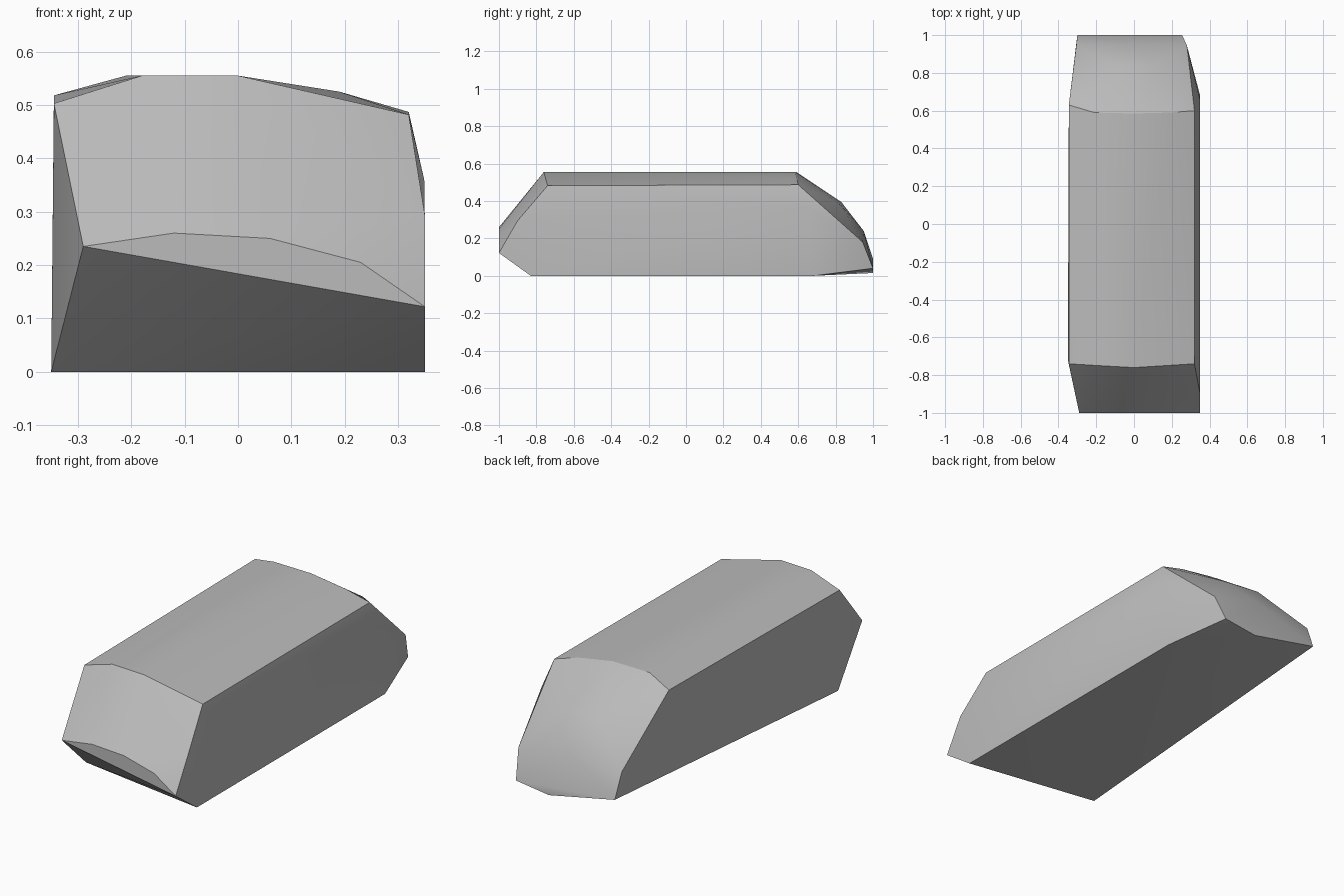
import bpy, bmesh, math

cube = bpy.data.objects.get("Cube")
if cube:
    bpy.data.objects.remove(cube, do_unlink=True)

# One plain grey for the whole block
grey = bpy.data.materials.new("stone grey")
grey.use_nodes = True
colour = (0.5, 0.5, 0.5, 1)
grey.diffuse_color = colour
grey.node_tree.nodes["Principled BSDF"].inputs["Base Color"].default_value = colour


def hull_object(name, rows, material, smooth_angle):
    """Wrap rows of corner points in one convex faceted solid."""
    bm = bmesh.new()
    for row in rows:
        for point in row:
            bm.verts.new(point)
    result = bmesh.ops.convex_hull(bm, input=bm.verts[:])
    spare = {v for v in result["geom_interior"] + result["geom_unused"]
             if isinstance(v, bmesh.types.BMVert)}
    bmesh.ops.delete(bm, geom=list(spare), context="VERTS")
    bmesh.ops.dissolve_limit(bm, angle_limit=math.radians(1),
                             verts=bm.verts[:], edges=bm.edges[:])
    bmesh.ops.recalc_face_normals(bm, faces=bm.faces[:])
    mesh = bpy.data.meshes.new(name)
    bm.to_mesh(mesh)
    bm.free()
    mesh.materials.append(material)
    obj = bpy.data.objects.new(name, mesh)
    bpy.context.collection.objects.link(obj)
    bpy.ops.object.select_all(action="DESELECT")
    obj.select_set(True)
    bpy.context.view_layer.objects.active = obj
    bpy.ops.object.shade_smooth_by_angle(angle=math.radians(smooth_angle))
    return obj


# Corner rows, each running from -x to +x
front_foot = [(-0.35, -0.72, 0), (0.35, -0.83, 0)]
nose = [(-0.29, -1, 0.235), (-0.12, -1, 0.26), (0.06, -1, 0.25),
        (0.23, -1, 0.205), (0.35, -1, 0.122)]
front_cheek = [(0.35, -0.9, 0.295)]
roof_front = [(-0.345, -0.74, 0.503), (-0.18, -0.75, 0.555),
              (0, -0.76, 0.555), (0.32, -0.74, 0.482)]
roof_back = [(-0.345, 0.63, 0.518), (-0.21, 0.59, 0.555), (0, 0.585, 0.555),
             (0.19, 0.59, 0.525), (0.32, 0.6, 0.487)]
rear_cheek = [(0.349, 0.66, 0.36)]
rear_crown = [(-0.09, 0.83, 0.395), (0.12, 0.83, 0.375)]
rear_brow = [(-0.305, 0.95, 0.215), (0, 0.95, 0.24), (0.28, 0.945, 0.18)]
rear_foot = [(-0.3, 1, 0.09), (0.07, 1, 0.015), (0.255, 1, 0.04),
             (0.35, 0.68, 0)]

hull_object("faceted_block",
            [front_foot, nose, front_cheek, roof_front, roof_back,
             rear_cheek, rear_crown, rear_brow, rear_foot], grey, 30)
